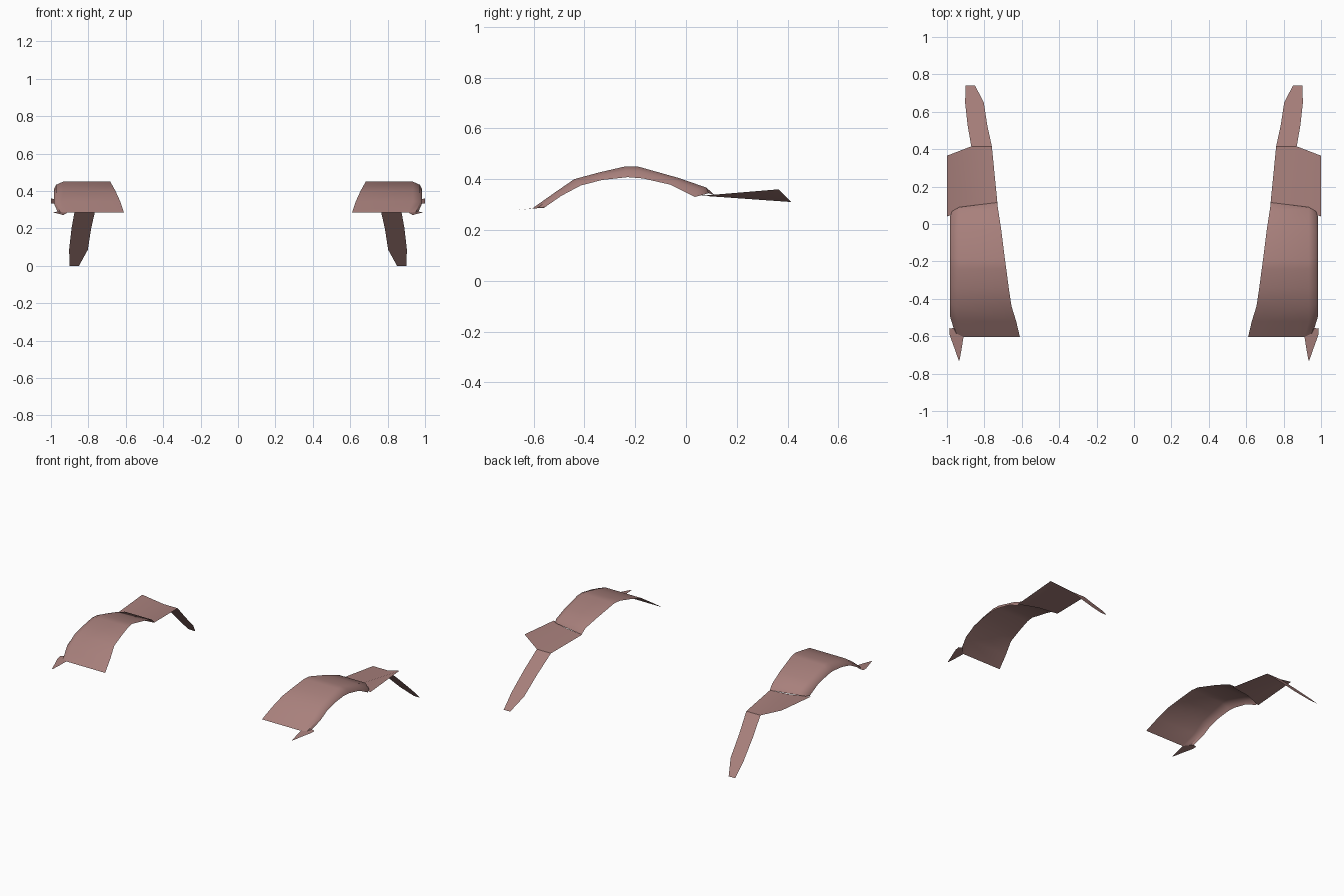
import bpy
import bmesh
import math

cube = bpy.data.objects.get("Cube")
if cube:
    bpy.data.objects.remove(cube, do_unlink=True)

# One dusty brown paint for every panel
paint = bpy.data.materials.new("dusty brown")
paint.use_nodes = True
color = (0.39, 0.215, 0.2, 1)
paint.diffuse_color = color
bsdf = next(n for n in paint.node_tree.nodes if n.type == "BSDF_PRINCIPLED")
bsdf.inputs["Base Color"].default_value = color
bsdf.inputs["Roughness"].default_value = 0.7


def sheet(name, rows):
    """Skin a thin panel through rows of points, mirrored to both sides."""
    bm = bmesh.new()
    grid = [[bm.verts.new(p) for p in row] for row in rows]
    for a, b in zip(grid, grid[1:]):
        for i in range(len(a) - 1):
            bm.faces.new((a[i], a[i + 1], b[i + 1], b[i]))
    bmesh.ops.remove_doubles(bm, verts=bm.verts, dist=0.0005)
    # Outer side of every panel faces up
    bm.normal_update()
    if sum(f.normal.z * f.calc_area() for f in bm.faces) < 0:
        bmesh.ops.reverse_faces(bm, faces=bm.faces)
    mesh = bpy.data.meshes.new(name)
    bm.to_mesh(mesh)
    bm.free()
    mesh.materials.append(paint)
    obj = bpy.data.objects.new(name, mesh)
    bpy.context.collection.objects.link(obj)
    mirror = obj.modifiers.new("both sides", "MIRROR")
    mirror.use_mirror_merge = False
    bpy.ops.object.select_all(action="DESELECT")
    obj.select_set(True)
    bpy.context.view_layer.objects.active = obj
    bpy.ops.object.shade_smooth_by_angle(angle=math.radians(40))
    return obj


# Arched fender: inner x, crown y and z, then lip y and z
stations = [
    (0.61, -0.605, 0.285, -0.555, 0.29),
    (0.63, -0.52, 0.345, -0.49, 0.335),
    (0.655, -0.44, 0.40, -0.415, 0.375),
    (0.67, -0.34, 0.427, -0.33, 0.397),
    (0.683, -0.24, 0.45, -0.23, 0.408),
    (0.69, -0.19, 0.45, -0.17, 0.403),
    (0.71, -0.03, 0.405, -0.06, 0.378),
    (0.727, 0.08, 0.367, 0.0, 0.348),
    (0.732, 0.115, 0.335, 0.035, 0.33),
]
rows = []
for i, (x, y, z, lip_y, lip_z) in enumerate(stations):
    first, last = i == 0, i == len(stations) - 1
    crease = 0.91 if first else 0.935
    lip = 0.965 if first else 0.985
    crown_y = y - 0.025 if last else y
    crown_z = z + 0.01 if last else z
    mid = (crease + (lip - crease) * 0.75,
           crown_y + (lip_y - crown_y) * 0.4, crown_z + (lip_z - crown_z) * 0.4)
    rows.append([(x, y, z), (crease, crown_y, crown_z), mid, (lip, lip_y, lip_z)])
sheet("fender_arch", rows)

# Rear plate tucked under the arch, outer edge raised
sheet("rear_plate", [
    [(0.73, 0.11, 0.333), (0.87, 0.09, 0.333), (1.0, 0.04, 0.333)],
    [(0.76, 0.415, 0.31), (0.87, 0.415, 0.31), (1.0, 0.365, 0.36)],
])

# Tapered strap sloping straight down to the ground
strap = [(0.76, 0.87, 0.415), (0.785, 0.89, 0.53), (0.803, 0.903, 0.65), (0.85, 0.9, 0.74)]
sheet("rear_strap", [
    [(x, y, 0.31 * (0.74 - y) / 0.325) for x in (inner, outer)]
    for inner, outer, y in strap
])

# Small pointed blade at the front outer corner
sheet("front_blade", [
    [(0.962, -0.555, 0.29), (0.988, -0.56, 0.287)],
    [(0.912, -0.605, 0.285), (0.985, -0.595, 0.285)],
    [(0.922, -0.67, 0.278), (0.958, -0.67, 0.278)],
    [(0.933, -0.73, 0.272), (0.937, -0.73, 0.272)],
])
